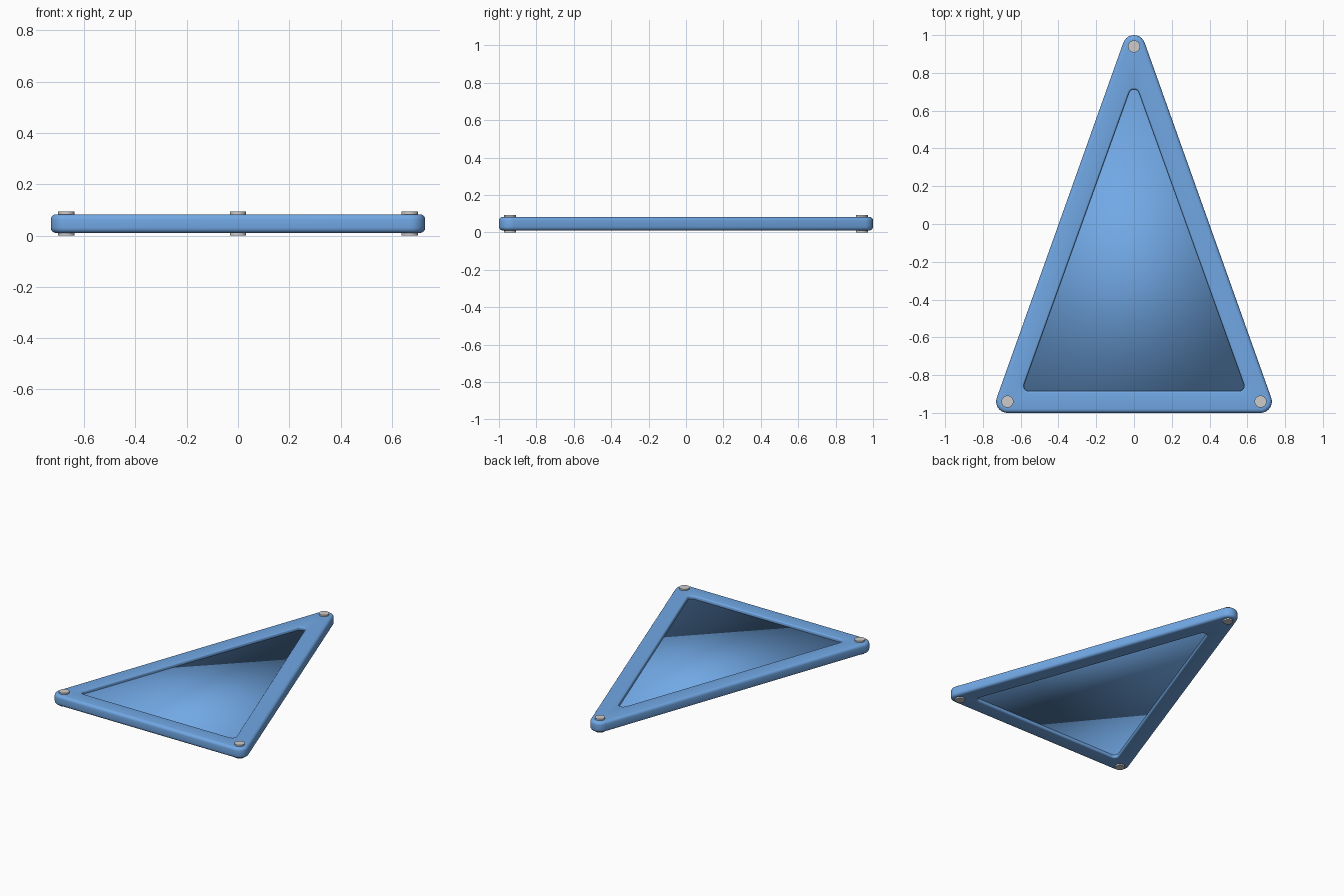
import bpy, bmesh, math

if "Cube" in bpy.data.objects:
    bpy.data.objects.remove(bpy.data.objects["Cube"])


def material(name, rgb):
    m = bpy.data.materials.new(name)
    m.diffuse_color = (*rgb, 1)
    m.use_nodes = True
    m.node_tree.nodes["Principled BSDF"].inputs["Base Color"].default_value = m.diffuse_color
    return m


blue = material("blue plastic", (0.165, 0.39, 0.78))
grey = material("grey metal", (0.62, 0.60, 0.60))

Z0, Z1 = 0.01, 0.083           # bottom and top of the frame
MID = (Z0 + Z1) / 2
OUTER = [(0.67, -0.94), (0, 0.94), (-0.67, -0.94)]       # corner centres
INNER = [(0.555, -0.857), (0, 0.685), (-0.555, -0.857)]
SIDE = math.degrees(math.atan2(0.67, 1.88))              # side normal angle
ARCS = [(-90, SIDE), (SIDE, 180 - SIDE), (180 - SIDE, 270)]
STEPS = 10


def finish(name, bm, mat):
    mesh = bpy.data.meshes.new(name)
    bmesh.ops.recalc_face_normals(bm, faces=bm.faces)
    bm.to_mesh(mesh)
    bm.free()
    mesh.materials.append(mat)
    ob = bpy.data.objects.new(name, mesh)
    bpy.context.collection.objects.link(ob)
    bpy.ops.object.select_all(action='DESELECT')
    ob.select_set(True)
    bpy.context.view_layer.objects.active = ob
    return ob


def rounded_triangle(bm, centres, radius, z):
    ring = []
    for (cx, cy), (a0, a1) in zip(centres, ARCS):
        for i in range(STEPS + 1):
            a = math.radians(a0 + (a1 - a0) * i / STEPS)
            ring.append(bm.verts.new((cx + radius * math.cos(a),
                                      cy + radius * math.sin(a), z)))
    return ring


# Frame: rounded cross-section swept around the triangle
bm = bmesh.new()
section = []
ANGLES = [math.radians(a) for a in (0, 22.5, 45, 67.5, 90)]
B, b = 0.02, 0.01              # outer and inner edge rounding
for a in ANGLES:
    section.append((OUTER, 0.06 - B + B * math.cos(a), Z1 - B + B * math.sin(a)))
for a in reversed(ANGLES):
    section.append((INNER, 0.028 + b - b * math.cos(a), Z1 - b + b * math.sin(a)))
for a in ANGLES:
    section.append((INNER, 0.028 + b - b * math.cos(a), Z0 + b - b * math.sin(a)))
for a in reversed(ANGLES):
    section.append((OUTER, 0.06 - B + B * math.cos(a), Z0 + B - B * math.sin(a)))
rings = [rounded_triangle(bm, *s) for s in section]
for r0, r1 in zip(rings, rings[1:] + rings[:1]):
    for i in range(len(r0)):
        j = (i + 1) % len(r0)
        bm.faces.new((r0[i], r0[j], r1[j], r1[i]))
finish("frame", bm, blue)
bpy.ops.object.shade_smooth_by_angle(angle=math.radians(40))

# Panel: soft-shaded triangular slab whose edges sit inside the frame
bm = bmesh.new()
caps = [[bm.verts.new((x, y, z)) for x, y in ((0.63, -0.91), (0, 0.83), (-0.63, -0.91))]
        for z in (MID - 0.015, MID + 0.015)]
for cap in caps:
    bm.faces.new(cap)
for i in range(3):
    j = (i + 1) % 3
    bm.faces.new((caps[0][i], caps[0][j], caps[1][j], caps[1][i]))
finish("panel", bm, blue)
bpy.ops.object.shade_smooth()

# Magnets: pins showing on both sides at each corner
for (x, y), label in zip(OUTER, ("right", "top", "left")):
    bm = bmesh.new()
    bmesh.ops.create_cone(bm, cap_ends=True, segments=32, radius1=0.032,
                          radius2=0.032, depth=0.093)
    bmesh.ops.translate(bm, verts=bm.verts, vec=(x, y, MID))
    finish("magnet_" + label, bm, grey)
    bpy.ops.object.shade_smooth_by_angle(angle=math.radians(40))
